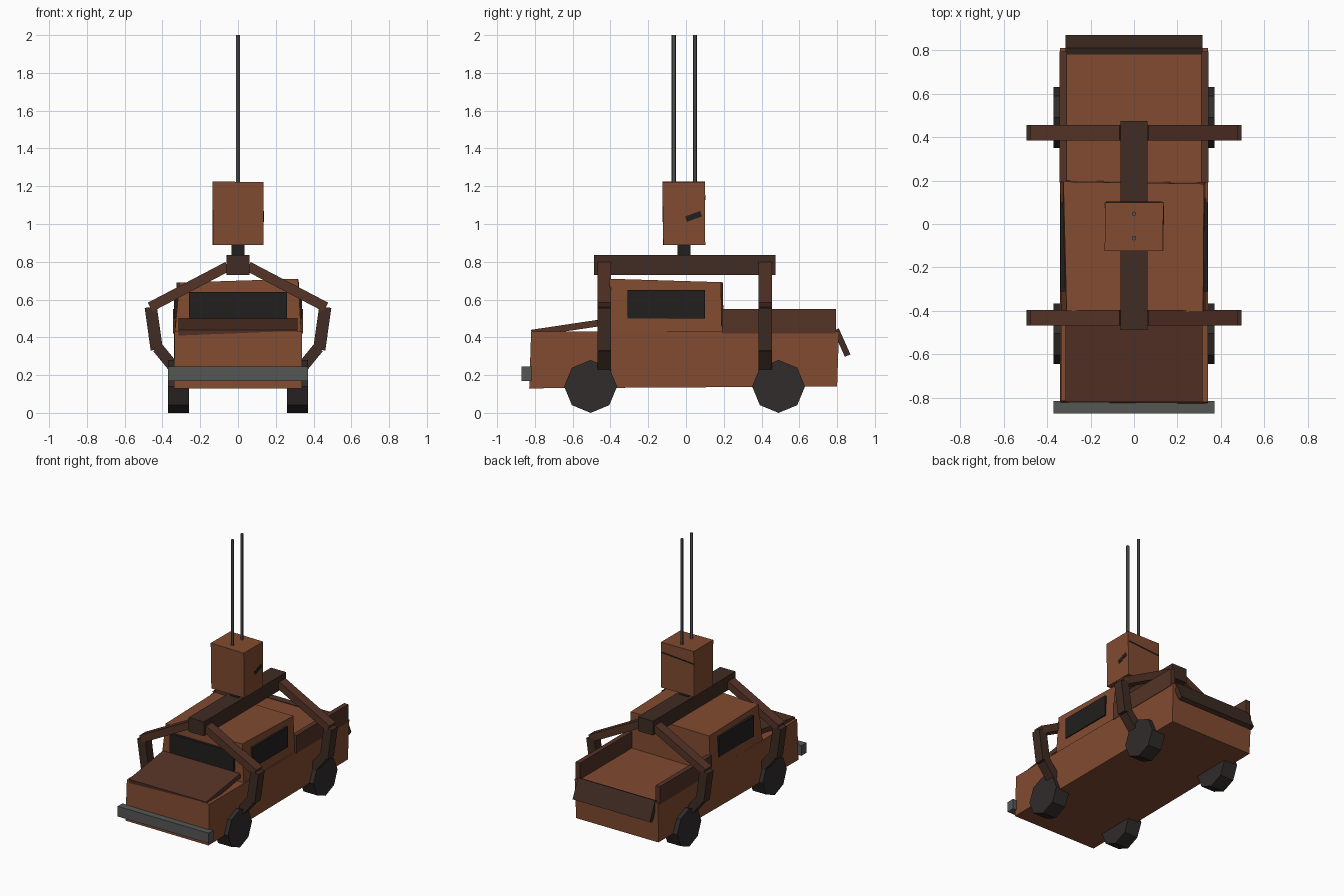
import bpy, math
from mathutils import Matrix, Vector

if "Cube" in bpy.data.objects:
    bpy.data.objects.remove(bpy.data.objects["Cube"])


def material(name, rgb):
    m = bpy.data.materials.new(name)
    m.diffuse_color = (*rgb, 1)
    m.use_nodes = True
    m.node_tree.nodes["Principled BSDF"].inputs["Base Color"].default_value = m.diffuse_color
    return m


RUST = material("rust", (0.22, 0.07, 0.03))
DARK_RUST = material("dark_rust", (0.09, 0.033, 0.02))
BROWN = material("dark_brown", (0.05, 0.025, 0.017))
GLASS = material("black_glass", (0.016, 0.014, 0.013))
RUBBER = material("rubber", (0.03, 0.025, 0.024))
STEEL = material("steel", (0.09, 0.095, 0.09))

FACES = [(0, 1, 3, 2), (4, 6, 7, 5), (0, 4, 5, 1), (2, 3, 7, 6), (0, 2, 6, 4), (1, 5, 7, 3)]


def hexa(name, corners, mat):
    # corners ordered by x, then y, then z
    me = bpy.data.meshes.new(name)
    me.from_pydata([tuple(c) for c in corners], [], FACES)
    me.materials.append(mat)
    ob = bpy.data.objects.new(name, me)
    bpy.context.collection.objects.link(ob)
    return ob


def box(name, x, y, z, mat):
    return hexa(name, [(a, b, c) for a in x for b in y for c in z], mat)


def tilted(name, centre, size, axis, degrees, mat):
    rot = Matrix.Rotation(math.radians(degrees), 3, axis)
    c = Vector(centre)
    pts = [c + rot @ Vector((sx * size[0] / 2, sy * size[1] / 2, sz * size[2] / 2))
           for sx in (-1, 1) for sy in (-1, 1) for sz in (-1, 1)]
    return hexa(name, pts, mat)


def strut(name, a, b, y, depth, thick, mat):
    # square bar between two (x, z) points
    dx, dz = b[0] - a[0], b[1] - a[1]
    return tilted(name, ((a[0] + b[0]) / 2, y, (a[1] + b[1]) / 2),
                  (math.hypot(dx, dz), depth, thick), 'Y',
                  -math.degrees(math.atan2(dz, dx)), mat)


def cylinder(name, sides, radius, depth, loc, rot, mat):
    bpy.ops.mesh.primitive_cylinder_add(vertices=sides, radius=radius, depth=depth,
                                        location=loc, rotation=rot)
    ob = bpy.context.object
    ob.name = name
    ob.data.materials.append(mat)
    return ob


# Truck body, slightly bent out of square
hexa("truck_body", [(-0.34, -0.825, 0.13), (-0.335, -0.815, 0.43),
                    (-0.335, 0.80, 0.14), (-0.34, 0.81, 0.43),
                    (0.34, -0.83, 0.13), (0.34, -0.82, 0.43),
                    (0.335, 0.80, 0.14), (0.34, 0.81, 0.43)], RUST)

# Dented cab
hexa("cab", [(-0.335, -0.415, 0.42), (-0.31, -0.40, 0.69),
             (-0.34, 0.20, 0.42), (-0.325, 0.195, 0.69),
             (0.335, -0.41, 0.42), (0.318, -0.405, 0.71),
             (0.33, 0.19, 0.42), (0.322, 0.185, 0.692)], RUST)

# Windows
box("windshield", (-0.26, 0.26), (-0.425, -0.39), (0.495, 0.64), GLASS)
for side, s in (("left", -1), ("right", 1)):
    box(f"{side}_window", sorted((s * 0.30, s * 0.338)), (-0.31, 0.10), (0.50, 0.65), GLASS)
    box(f"{side}_bed_wall", sorted((s * 0.308, s * 0.343)), (0.19, 0.795), (0.42, 0.55), DARK_RUST)

# Ajar hood, hanging tailgate, bumper
tilted("hood", (0, -0.62, 0.452), (0.63, 0.40, 0.035), 'X', 8.5, DARK_RUST)
tilted("tailgate", (0, 0.825, 0.372), (0.63, 0.032, 0.15), 'X', 24, BROWN)
box("front_bumper", (-0.37, 0.37), (-0.872, -0.815), (0.17, 0.245), STEEL)

# Octagonal wheels
for end, y in (("front", -0.505), ("rear", 0.49)):
    for side, s in (("left", -1), ("right", 1)):
        cylinder(f"{end}_{side}_wheel", 8, 0.14, 0.11, (s * 0.315, y, 0.14),
                 (0, math.pi / 2, 0), RUBBER)

# Gripping claw: three bars per arm
ARM = [((0.055, 0.775), (0.465, 0.56)), ((0.462, 0.56), (0.43, 0.335)),
       ((0.425, 0.345), (0.335, 0.235))]
PARTS = (("upper", DARK_RUST, 0.053), ("middle", BROWN, 0.065), ("tip", BROWN, 0.06))
for end, y in (("front", -0.432), ("rear", 0.42)):
    for side, s in (("left", -1), ("right", 1)):
        for (a, b), (part, mat, thick) in zip(ARM, PARTS):
            strut(f"{end}_{side}_claw_{part}", (s * a[0], a[1]), (s * b[0], b[1]),
                  y, 0.072, thick, mat)

# Claw beam, neck and lifting block
box("claw_beam", (-0.062, 0.062), (-0.487, 0.473), (0.73, 0.835), BROWN)
box("neck", (-0.035, 0.035), (-0.045, 0.025), (0.82, 0.91), GLASS)
hexa("lifting_block", [(-0.132, -0.122, 0.89), (-0.135, -0.125, 1.225),
                       (-0.135, 0.10, 0.89), (-0.133, 0.10, 1.225),
                       (0.135, -0.12, 0.89), (0.134, -0.125, 1.222),
                       (0.134, 0.102, 0.89), (0.135, 0.10, 1.222)], RUST)

# Scratch marks on the block
tilted("side_scratch", (0.13, 0.04, 1.04), (0.014, 0.085, 0.03), 'X', 20, GLASS)
tilted("rear_scratch", (0, 0.098, 1.14), (0.26, 0.01, 0.008), 'Y', -4, GLASS)

# Twin hoist cables
for name, y in (("front_cable", -0.065), ("rear_cable", 0.047)):
    cylinder(name, 6, 0.011, 0.80, (0, y, 1.60), (0, 0, 0), STEEL)
